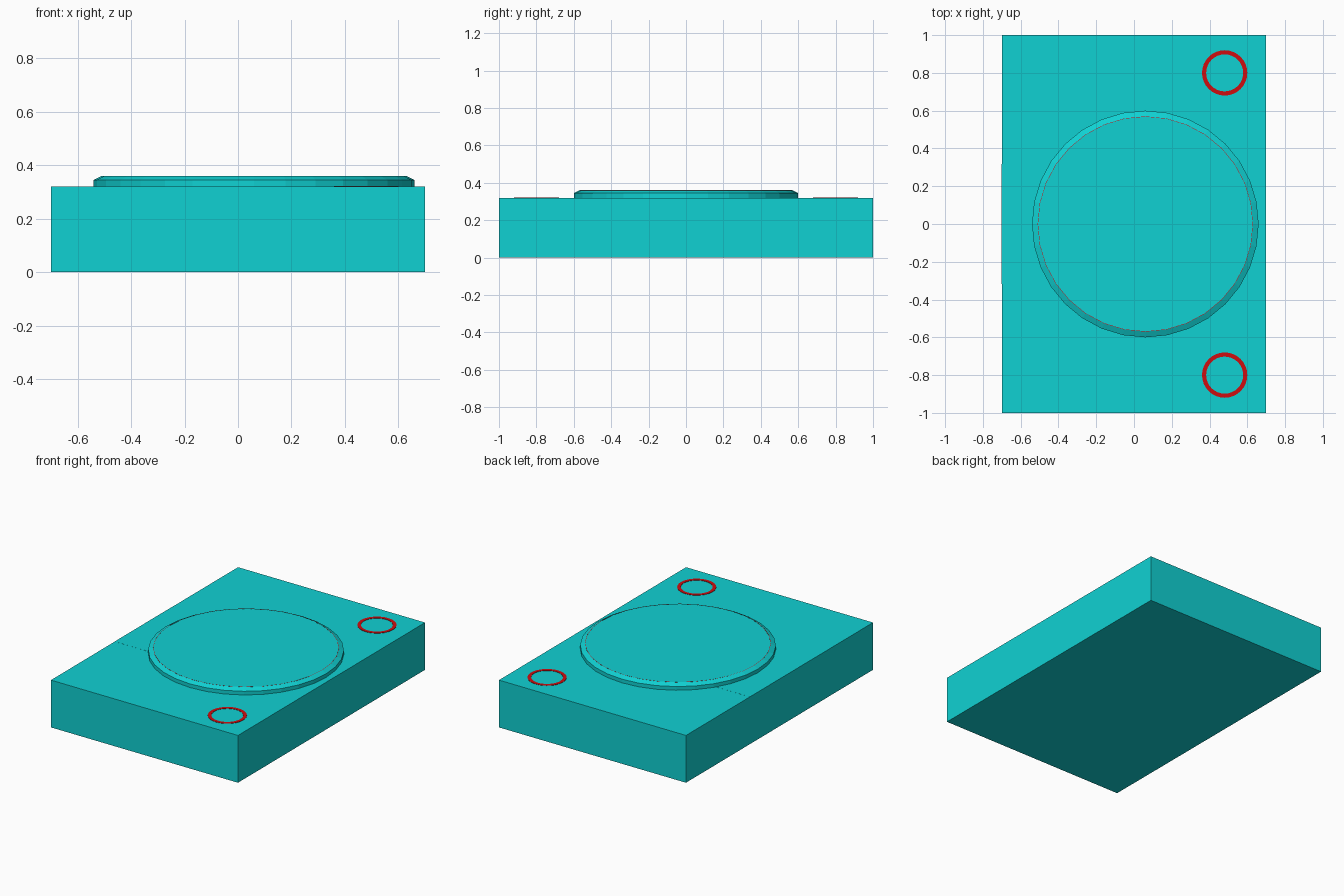
import bpy, bmesh, math
from mathutils import Matrix

if "Cube" in bpy.data.objects:
    bpy.data.objects.remove(bpy.data.objects["Cube"])


def material(name, rgb):
    m = bpy.data.materials.new(name)
    m.diffuse_color = (*rgb, 1.0)
    m.use_nodes = True
    m.node_tree.nodes["Principled BSDF"].inputs["Base Color"].default_value = m.diffuse_color
    return m


TEAL = material("bright teal", (0.005, 0.64, 0.65))
RED = material("signal red", (0.62, 0.004, 0.005))


def finish(name, bm, mat):
    bmesh.ops.recalc_face_normals(bm, faces=bm.faces)
    me = bpy.data.meshes.new(name)
    bm.to_mesh(me)
    bm.free()
    me.materials.append(mat)
    ob = bpy.data.objects.new(name, me)
    bpy.context.collection.objects.link(ob)
    return ob


def box(name, lo, hi, mat):
    bm = bmesh.new()
    size = [b - a for a, b in zip(lo, hi)]
    mid = [(a + b) / 2 for a, b in zip(lo, hi)]
    bmesh.ops.create_cube(bm, size=1, matrix=Matrix.Translation(mid) @ Matrix.Diagonal((*size, 1)))
    return finish(name, bm, mat)


def lathe(name, centre, profile, sides, mat, closed=False):
    """Revolve (radius, z) points; open profiles are capped, closed ones form a ring."""
    bm = bmesh.new()
    loops = [[bm.verts.new((centre[0] + r * math.cos(2 * math.pi * i / sides),
                            centre[1] + r * math.sin(2 * math.pi * i / sides), z))
              for i in range(sides)] for r, z in profile]
    pairs = list(zip(loops, loops[1:]))
    if closed:
        pairs.append((loops[-1], loops[0]))
    else:
        bm.faces.new(loops[0])
        bm.faces.new(loops[-1])
    for a, b in pairs:
        for i in range(sides):
            j = (i + 1) % sides
            bm.faces.new((a[i], a[j], b[j], b[i]))
    return finish(name, bm, mat)


def flat_ring(name, centre, r_in, r_out, z0, z1, sides):
    return lathe(name, centre, [(r_in, z0), (r_out, z0), (r_out, z1), (r_in, z1)],
                 sides, RED, closed=True)


# main slab
box("base_block", (-0.7, -1, 0), (0.7, 1, 0.32), TEAL)

# flush insert running from the left edge under the disc
box("side_insert", (-0.7005, -0.318, 0.245), (-0.3, 0.318, 0.3205), TEAL)

# large raised disc with a chamfered rim and hairline red border
lathe("raised_disc", (0.06, 0), [(0.6, 0.315), (0.6, 0.345), (0.57, 0.36)], 32, TEAL)
flat_ring("disc_border", (0.06, 0), 0.568, 0.57, 0.358, 0.3605, 32)

# painted red corner rings
for side, y in (("front", -0.8), ("back", 0.8)):
    flat_ring(side + "_ring", (0.48, y), 0.098, 0.12, 0.318, 0.322, 32)
